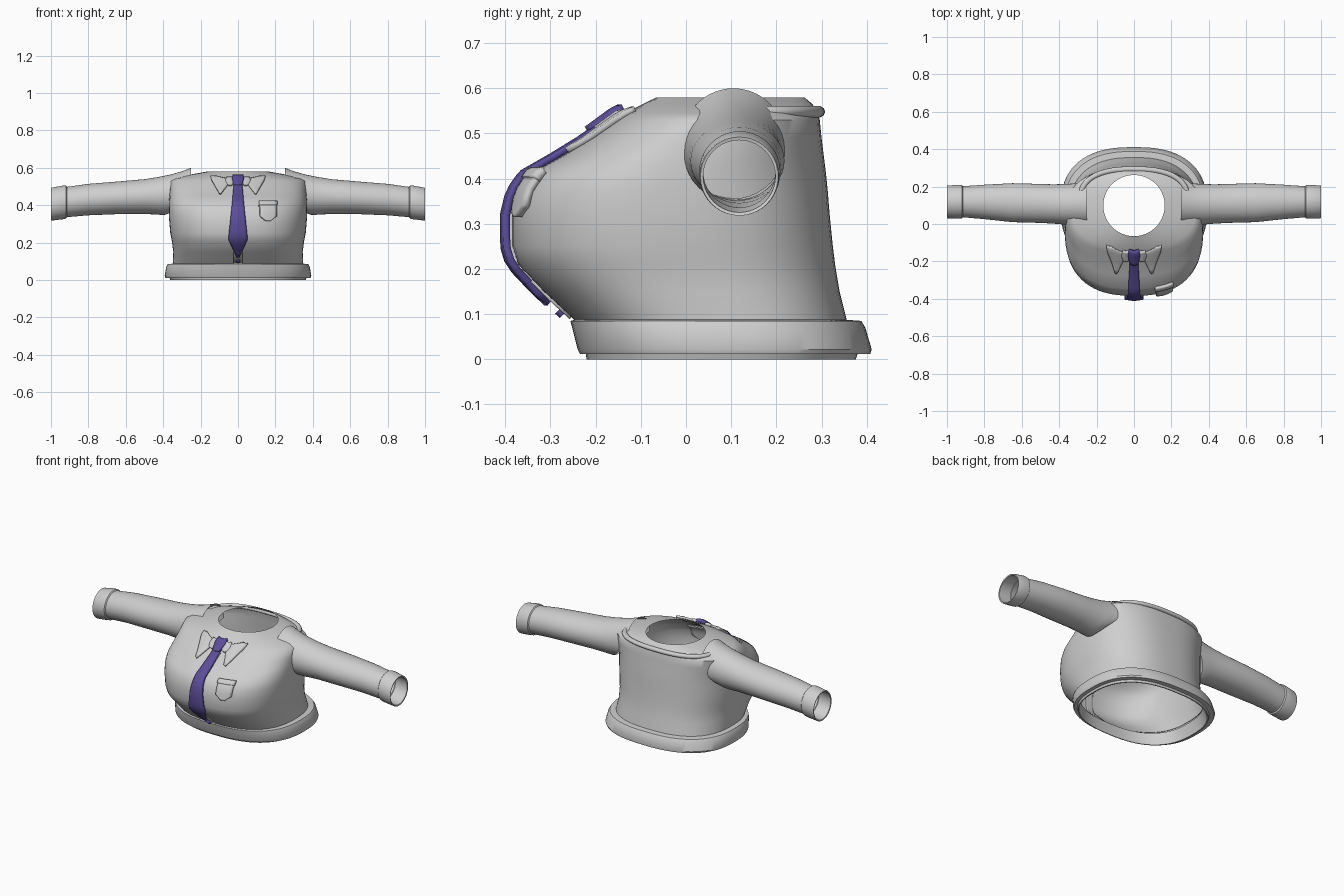
import bpy, math
from mathutils import Vector

cube = bpy.data.objects.get("Cube")
if cube:
    bpy.data.objects.remove(cube, do_unlink=True)


def material(name, color):
    m = bpy.data.materials.new(name)
    m.use_nodes = True
    m.diffuse_color = color
    bsdf = next(n for n in m.node_tree.nodes if n.type == 'BSDF_PRINCIPLED')
    bsdf.inputs["Base Color"].default_value = color
    return m


CLOTH = material("light grey cloth", (0.62, 0.62, 0.62, 1))
PURPLE = material("purple silk", (0.105, 0.075, 0.32, 1))


def make(name, verts, faces, mat, angle=35):
    me = bpy.data.meshes.new(name)
    me.from_pydata(verts, [], faces)
    me.materials.append(mat)
    me.shade_smooth()
    me.set_sharp_from_angle(angle=math.radians(angle))
    ob = bpy.data.objects.new(name, me)
    bpy.context.collection.objects.link(ob)
    return ob


def grid_faces(rows, cols, wrap):
    faces = []
    for r in range(rows - 1):
        for c in range(cols if wrap else cols - 1):
            d = (c + 1) % cols
            faces.append((r * cols + c, r * cols + d,
                          (r + 1) * cols + d, (r + 1) * cols + c))
    return faces


def power(v, p):
    return math.copysign(abs(v) ** p, v)


def loft(name, rings, mat, angle=35, seg=72):
    """Stack of rounded rings given as (z, front y, back y, half width, roundness)."""
    verts = []
    for z, front, back, half, n in rings:
        for i in range(seg):
            a = math.tau * i / seg
            verts.append((half * power(math.cos(a), 2 / n),
                          (front + back) / 2 + (back - front) / 2 * power(math.sin(a), 2 / n), z))
    return make(name, verts, grid_faces(len(rings), seg, True), mat, angle)


# Shirt body, open at hem and neck
BODY = [(0.06, -0.22, 0.36, 0.345, 2.5), (0.09, -0.25, 0.355, 0.348, 2.5),
        (0.15, -0.315, 0.34, 0.346, 2.5), (0.21, -0.372, 0.33, 0.354, 2.5),
        (0.25, -0.384, 0.325, 0.362, 2.5), (0.32, -0.384, 0.318, 0.368, 2.5),
        (0.37, -0.372, 0.314, 0.37, 2.5), (0.41, -0.345, 0.31, 0.369, 2.5),
        (0.45, -0.275, 0.305, 0.367, 2.5), (0.49, -0.21, 0.30, 0.364, 2.5),
        (0.53, -0.155, 0.296, 0.36, 2.5), (0.545, -0.135, 0.292, 0.33, 2.4),
        (0.565, -0.095, 0.28, 0.25, 2.2), (0.58, -0.065, 0.262, 0.164, 2)]
loft("shirt_body", BODY, CLOTH, 50)

# Waistband with a small inner rim below
loft("waistband", [(0.07, -0.215, 0.345, 0.335, 2.5), (0.0, -0.215, 0.37, 0.355, 2.5),
                   (0.0, -0.22, 0.376, 0.362, 2.5), (0.012, -0.222, 0.38, 0.366, 2.5),
                   (0.012, -0.235, 0.408, 0.388, 2.5), (0.022, -0.24, 0.411, 0.392, 2.5),
                   (0.07, -0.252, 0.397, 0.384, 2.5), (0.085, -0.256, 0.388, 0.376, 2.5),
                   (0.088, -0.245, 0.35, 0.345, 2.5)], CLOTH)


def front_y(x, z):
    """Front of the shirt body at x and z."""
    for lo, hi in zip(BODY, BODY[1:]):
        if z <= hi[0]:
            t = (z - lo[0]) / (hi[0] - lo[0])
            _, f, b, h, n = (u + (v - u) * t for u, v in zip(lo, hi))
            return (f + b) / 2 - (b - f) / 2 * max(0, 1 - abs(x / h) ** n) ** (1 / n)
    return BODY[-1][1]


def drape(name, rows, mat, thick, lift, ridge=0, sub=4, side=1):
    """Panel laid on the shirt front from rows of (z, left x, right x)."""
    fine = []
    for a, b in zip(rows, rows[1:]):
        fine += [tuple(u + (v - u) * k / sub for u, v in zip(a, b)) for k in range(sub)]
    fine.append(rows[-1])
    cols, verts = 7, []
    for z, x0, x1 in fine:
        for c in range(cols):
            t = c / (cols - 1)
            x = x0 + (x1 - x0) * t
            verts.append((side * x, front_y(x, z) - lift - ridge * (1 - abs(2 * t - 1)), z))
    ob = make(name, verts, grid_faces(len(fine), cols, False), mat)
    mod = ob.modifiers.new("thickness", 'SOLIDIFY')
    mod.thickness, mod.offset = thick, 0
    return ob


# Button placket, chest pocket, tie
drape("button_placket", [(0.092, -0.024, 0.024), (0.25, -0.024, 0.024),
                         (0.5, -0.024, 0.024)], CLOTH, 0.008, 0.003)
drape("chest_pocket", [(0.415, 0.115, 0.205), (0.34, 0.118, 0.205),
                       (0.315, 0.15, 0.172)], CLOTH, 0.016, 0.008)
drape("pocket_hem", [(0.416, 0.112, 0.208), (0.398, 0.112, 0.208)], CLOTH, 0.022, 0.01)
drape("tie_blade", [(0.52, -0.02, 0.02), (0.45, -0.027, 0.027), (0.4, -0.031, 0.031),
                    (0.32, -0.04, 0.04), (0.22, -0.051, 0.051), (0.125, -0.003, 0.003)],
      PURPLE, 0.016, 0.014, 0.006)
drape("tie_knot", [(0.553, -0.026, 0.026), (0.535, -0.03, 0.03), (0.505, -0.019, 0.019)],
      PURPLE, 0.024, 0.018, 0.01)

# Shirt button
bpy.ops.mesh.primitive_cylinder_add(vertices=20, radius=0.012, depth=0.014,
                                    location=(0, front_y(0, 0.105) - 0.01, 0.105),
                                    rotation=(math.radians(48), 0, 0))
button = bpy.context.object
button.name = "shirt_button"
button.data.materials.append(PURPLE)


def sleeve(name, side):
    """Tube along x from rings of (x, centre y, centre z, y radius, z radius, seam slant)."""
    rings = [(0.25, 0.105, 0.478, 0.117, 0.122, 0.12), (0.30, 0.105, 0.465, 0.113, 0.116, 0.09),
             (0.36, 0.105, 0.456, 0.109, 0.108, 0.05), (0.43, 0.107, 0.45, 0.105, 0.1, 0),
             (0.5, 0.11, 0.446, 0.104, 0.093, 0), (0.65, 0.114, 0.439, 0.104, 0.087, 0),
             (0.8, 0.118, 0.43, 0.092, 0.084, 0), (0.915, 0.119, 0.417, 0.083, 0.081, 0),
             (0.92, 0.119, 0.416, 0.089, 0.088, 0), (0.935, 0.119, 0.415, 0.09, 0.09, 0),
             (0.995, 0.118, 0.406, 0.088, 0.088, 0), (1.0, 0.118, 0.405, 0.086, 0.087, 0),
             (0.998, 0.118, 0.405, 0.08, 0.08, 0), (0.92, 0.118, 0.416, 0.08, 0.08, 0)]
    seg, verts = 40, []
    for x, cy, cz, ry, rz, slant in rings:
        for i in range(seg):
            a = math.tau * i / seg
            s = math.sin(a)
            verts.append((side * (x + slant * max(0, -s)), cy + ry * math.cos(a), cz + rz * s))
    make(name, verts, grid_faces(len(rings), seg, True), CLOTH, 40)


for label, side in (("left", 1), ("right", -1)):
    sleeve(label + "_sleeve", side)
    # Collar flap with a folded inner edge
    drape(label + "_collar_flap", [(0.552, 0.122, 0.146), (0.535, 0.05, 0.142),
                                   (0.515, 0.05, 0.13), (0.462, 0.09, 0.1)],
          CLOTH, 0.016, 0.008, 0.004, side=side)
    drape(label + "_collar_fold", [(0.545, 0.028, 0.06), (0.525, 0.024, 0.066),
                                   (0.508, 0.03, 0.055)], CLOTH, 0.018, 0.008, 0.006, side=side)

# Raised yoke seam round the back of the neck
steps, around, verts = 40, 10, []
for i in range(steps + 1):
    a = math.pi * i / steps
    centre = Vector((0.285 * power(math.cos(a), 0.8), 0.13 + 0.163 * power(math.sin(a), 0.8), 0.548))
    out = Vector((math.cos(a), math.sin(a), 0))
    for k in range(around):
        b = math.tau * k / around
        verts.append(centre + out * 0.015 * math.cos(b) + Vector((0, 0, 0.013 * math.sin(b))))
make("back_yoke_seam", verts, grid_faces(steps + 1, around, True), CLOTH, 60)
